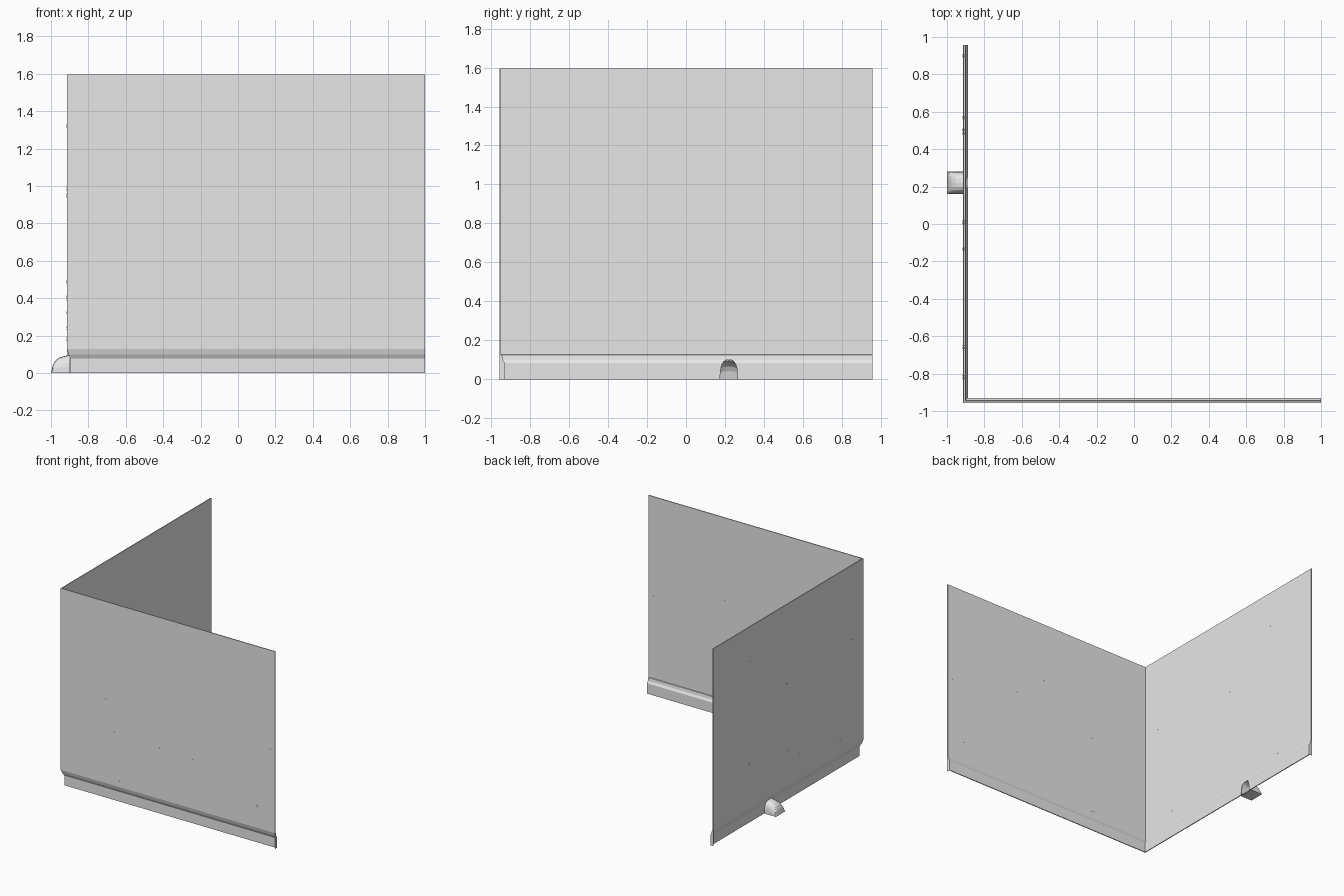
import bpy, bmesh, math, random
from mathutils import Vector

cube = bpy.data.objects.get("Cube")
if cube:
    bpy.data.objects.remove(cube, do_unlink=True)

random.seed(4)
X0, Y0, X1, Y1, TOP = -0.915, -0.957, 1.0, 0.957, 1.595

grey = bpy.data.materials.new("plaster grey")
grey.use_nodes = True
grey.diffuse_color = (0.8, 0.8, 0.8, 1)
grey.node_tree.nodes["Principled BSDF"].inputs["Base Color"].default_value = (0.8, 0.8, 0.8, 1)


def finish(name, bm):
    bmesh.ops.recalc_face_normals(bm, faces=bm.faces[:])
    mesh = bpy.data.meshes.new(name)
    bm.to_mesh(mesh)
    bm.free()
    mesh.materials.append(grey)
    obj = bpy.data.objects.new(name, mesh)
    bpy.context.collection.objects.link(obj)
    return obj


def loft(name, rings):
    """Solid through equal closed rings, capped at both ends."""
    bm = bmesh.new()
    rows = [[bm.verts.new(p) for p in ring] for ring in rings]
    n = len(rows[0])
    for a, b in zip(rows, rows[1:]):
        for i in range(n):
            j = (i + 1) % n
            bm.faces.new((a[i], a[j], b[j], b[i]))
    bm.faces.new(rows[0])
    bm.faces.new(rows[-1])
    return finish(name, bm)


def arch(x, half, height, steps=12):
    """Closed arch outline across y, standing on the floor."""
    ring = []
    for i in range(steps + 1):
        a = math.pi * i / steps
        c, s = math.cos(a), math.sin(a)
        ring.append((x, 0.22 + half * math.copysign(abs(c) ** 0.7, c), height * abs(s) ** 0.8))
    return ring


# Thin corner walls flowing into the skirting: (inward offset, height)
outer = [(0, TOP), (0, 0.128), (0.008, 0.1), (0.02, 0.078), (0.02, 0)]
inner = [(0.027, 0), (0.027, 0.083), (0.017, 0.1), (0.013, 0.124), (0.007, 0.126), (0.007, TOP)]
profile = outer + inner
walls = loft("corner_walls", [
    [(X1, Y0 + d, z) for d, z in profile],
    [(X0 + d, Y0 + d, z) for d, z in profile],
    [(X0 + d, Y1, z) for d, z in profile]])

# Arched opening cut through the skirting
cutter = loft("opening_cutter", [arch(x, 0.045, 0.1) for x in (-0.94, -0.85)])
cutter.hide_render = True
cut = walls.modifiers.new("opening", "BOOLEAN")
cut.operation, cut.solver, cut.object = "DIFFERENCE", "EXACT", cutter
bpy.context.view_layer.objects.active = walls
bpy.ops.object.modifier_apply(modifier=cut.name)
bpy.data.objects.remove(cutter, do_unlink=True)

# Hollow niche behind the opening, rounded down to the floor at its back
bm = bmesh.new()
steps = [(-0.897, 0.098), (-0.93, 0.09), (-0.955, 0.083), (-0.977, 0.066), (-0.99, 0.042), (-1.0, 0)]
rows = [[bm.verts.new(p) for p in arch(x, 0.06, h)] for x, h in steps]
for a, b in zip(rows, rows[1:]):
    for i in range(len(a) - 1):
        bm.faces.new((a[i], a[i + 1], b[i + 1], b[i]))
bm.faces.new((rows[0][0], rows[0][-1], rows[-1][-1], rows[-1][0]))
finish("arched_niche", bm)

# End caps closing the skirting at the two free ends
cap = [(0, 0)] + [(0, 0.128)] + [(0.013, 0.124), (0.017, 0.1), (0.027, 0.083), (0.027, 0)]
bm = bmesh.new()
bm.faces.new([bm.verts.new((X1, Y0 + d, z)) for d, z in cap])
bm.faces.new([bm.verts.new((X0 + d, Y1, z)) for d, z in cap])
finish("skirting_end_caps", bm)

# Small clusters of chips in the plaster: (distance along wall, height)
left_chips = [(-0.82, 0.99), (0.01, 0.95), (0.48, 1.32), (0.5, 0.49), (0, 0.41),
              (-0.13, 0.32), (-0.66, 0.24), (0.57, 0.18), (0.9, 0.39)]
front_chips = [(0.95, 0.8), (0.33, 0.93), (0.06, 1.12), (0.84, 0.31), (0.26, 0.53),
               (-0.03, 0.53), (-0.4, 0.79), (-0.51, 0.81), (-0.44, 0.55), (-0.4, 0.17)]


def chips(name, spots, place):
    bm = bmesh.new()
    for u, z in spots:
        for k in range(3):
            cu, cz = u + random.uniform(-0.01, 0.01), z + random.uniform(-0.01, 0.01)
            turn = random.uniform(0, math.tau)
            tri = [(cu + 0.004 * math.cos(turn + t * math.tau / 3),
                    cz + 0.004 * math.sin(turn + t * math.tau / 3)) for t in range(3)]
            back = [bm.verts.new(place(-0.001, *p)) for p in tri]
            front = [bm.verts.new(place(0.008, *p)) for p in tri]
            bm.faces.new(back)
            bm.faces.new(front)
            for i in range(3):
                j = (i + 1) % 3
                bm.faces.new((back[i], back[j], front[j], front[i]))
    finish(name, bm)


chips("left_wall_chips", left_chips, lambda d, u, z: Vector((X0 + d, u, z)))
chips("front_wall_chips", front_chips, lambda d, u, z: Vector((u, Y0 + d, z)))
